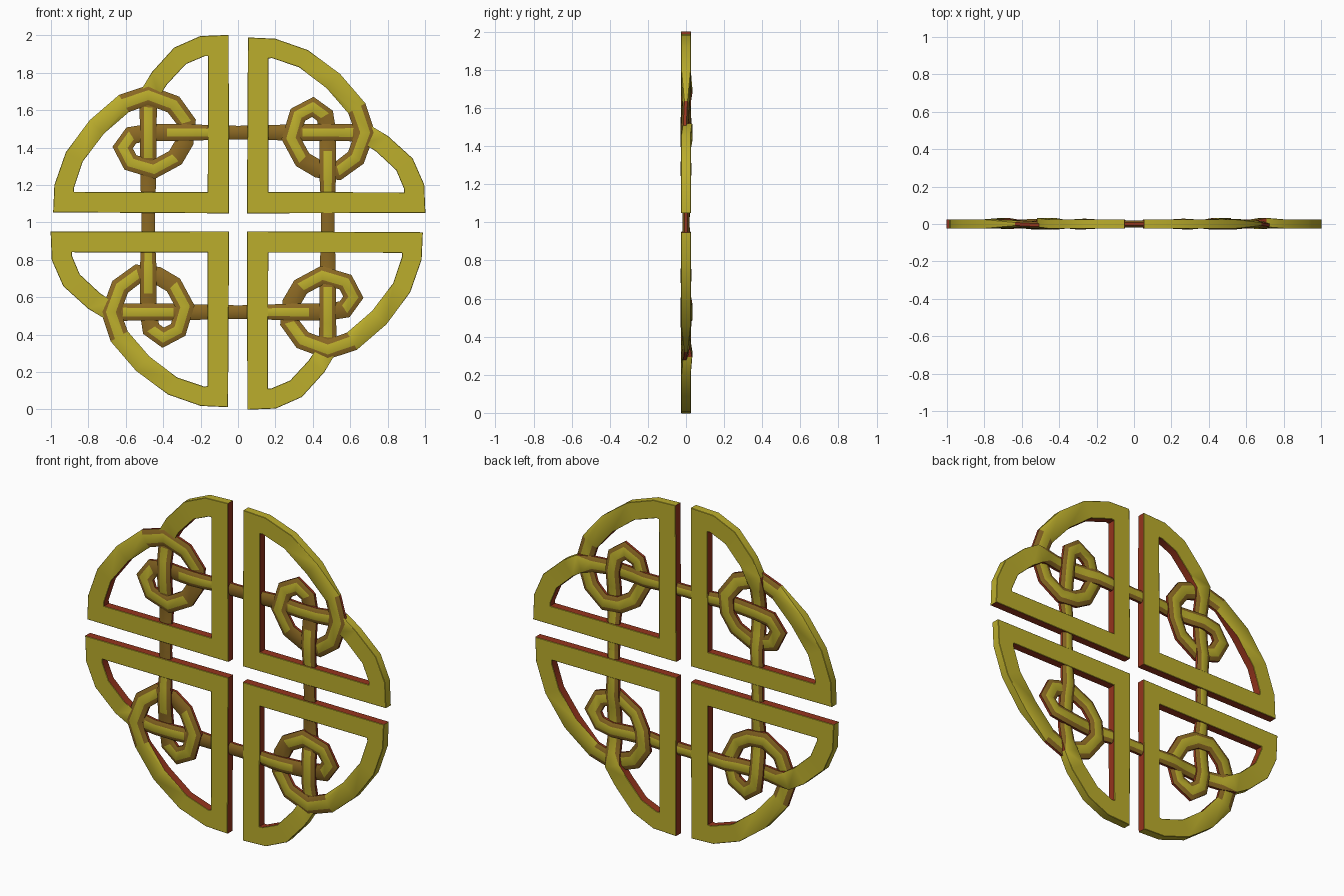
import bpy, bmesh, math
from mathutils import Vector

if "Cube" in bpy.data.objects:
    bpy.data.objects.remove(bpy.data.objects["Cube"])


def material(name, rgb):
    m = bpy.data.materials.new(name)
    m.diffuse_color = (*rgb, 1)
    m.use_nodes = True
    m.node_tree.nodes["Principled BSDF"].inputs["Base Color"].default_value = m.diffuse_color
    return m


GOLD, BROWN, RED = 0, 1, 2
mats = [material("old gold", (0.50, 0.42, 0.025)),
        material("tarnished brown", (0.26, 0.14, 0.017)),
        material("dark red", (0.30, 0.035, 0.012))]

# Strand centre line in one quadrant: across, up, half width, depth shift, kind of
# the stretch that starts here (b bar, u hidden-under bar, o ring/over, c arc, a arm)
PATH = [
    (0.000, 0.480, .036, .000, "u"), (0.170, 0.480, .040, .004, "u"),
    (0.270, 0.480, .043, .010, "u"), (0.345, 0.480, .045, -.004, "o"),
    (0.420, 0.480, .045, -.011, "o"), (0.540, 0.480, .045, -.011, "o"),
    (0.615, 0.480, .047, .004, "u"), (0.690, 0.470, .050, .008, "c"),
    (0.770, 0.420, .052, .000, "c"), (0.890, 0.310, .053, .000, "c"),
    (0.942, 0.190, .054, .000, "c"), (0.945, 0.105, .055, .000, "a"),
    (0.105, 0.105, .057, .000, "a"), (0.108, 0.932, .055, .000, "c"),
    (0.190, 0.930, .052, .000, "c"), (0.350, 0.875, .051, .000, "c"),
    (0.510, 0.755, .052, .000, "c"), (0.635, 0.610, .052, .000, "o"),
    (0.680, 0.480, .050, -.008, "o"), (0.630, 0.345, .050, -.002, "o"),
    (0.535, 0.275, .048, .009, "u"), (0.430, 0.285, .047, .009, "u"),
    (0.345, 0.335, .047, -.002, "o"), (0.283, 0.450, .047, -.010, "o"),
    (0.320, 0.575, .046, -.006, "o"), (0.400, 0.617, .046, .000, "o"),
    (0.465, 0.570, .046, .006, "u"), (0.480, 0.480, .045, .010, "u"),
    (0.480, 0.380, .045, -.003, "o"), (0.480, 0.300, .045, -.010, "o"),
    (0.480, 0.220, .043, -.008, "o"), (0.480, 0.160, .040, .000, "u"),
    (0.480, 0.000, .036, .000, "u"),
]
FLAT = "ca"


def section(w, kind):
    """Eight-sided section: nearly square on the frame, rounded on rings and bars."""
    if kind in FLAT:
        t, cw, ct = .025, .002, .002
    else:
        t, cw, ct = .019, w * .5, .011
    return [(w, -t + ct), (w - cw, -t), (-w + cw, -t), (-w, -t + ct),
            (-w, t - ct), (-w + cw, t), (w - cw, t), (w, t - ct)]


def face_colour(i, kind):
    """i: 0,2,4,6 chamfers, 1 front, 5 back, 3 outer side, 7 inner side."""
    if kind == "a":
        return RED if i in (3, 7) else GOLD
    if kind == "c":
        return RED if i == 7 else GOLD
    if kind == "u":
        return RED if i in (3, 7) else BROWN if i != 5 else GOLD
    return GOLD if i in (1, 5) else RED if i in (3, 7) else BROWN


def build_quadrant(name, turns):
    bm = bmesh.new()
    pts = [Vector(p[:2]) for p in PATH]
    rings = []
    for j, (u, v, w, dy, kind) in enumerate(PATH):
        d0 = (pts[j] - pts[max(j - 1, 0)])
        d1 = (pts[min(j + 1, len(pts) - 1)] - pts[j])
        d0 = d0.normalized() if j else d1.normalized()
        d1 = d1.normalized() if d1.length else d0
        n = Vector((d0.y + d1.y, -d0.x - d1.x)).normalized()   # right = inner side
        n /= max(n.dot(Vector((d0.y, -d0.x))), .6)             # mitre
        ring = []
        for s, y in section(w, kind):
            p = pts[j] + n * s
            x, z = p.x, p.y
            for _ in range(turns):
                x, z = -z, x
            ring.append(bm.verts.new((x, y + dy, z + 1)))
        rings.append(ring)
    for j in range(len(rings) - 1):
        for i in range(8):
            k = (i + 1) % 8
            f = bm.faces.new((rings[j][i], rings[j][k], rings[j + 1][k], rings[j + 1][i]))
            f.material_index = face_colour(i, PATH[j][4])
    for ring in (rings[0], rings[-1]):
        bm.faces.new(ring).material_index = BROWN
    bmesh.ops.recalc_face_normals(bm, faces=bm.faces)
    me = bpy.data.meshes.new(name)
    bm.to_mesh(me)
    bm.free()
    for m in mats:
        me.materials.append(m)
    ob = bpy.data.objects.new(name, me)
    bpy.context.collection.objects.link(ob)
    bpy.ops.object.select_all(action="DESELECT")
    ob.select_set(True)
    bpy.context.view_layer.objects.active = ob
    bpy.ops.object.shade_smooth_by_angle(angle=math.radians(35))


# Four identical knots turned about the centre
for turns, name in enumerate(("upper_right_knot", "upper_left_knot",
                              "lower_left_knot", "lower_right_knot")):
    build_quadrant(name, turns)
